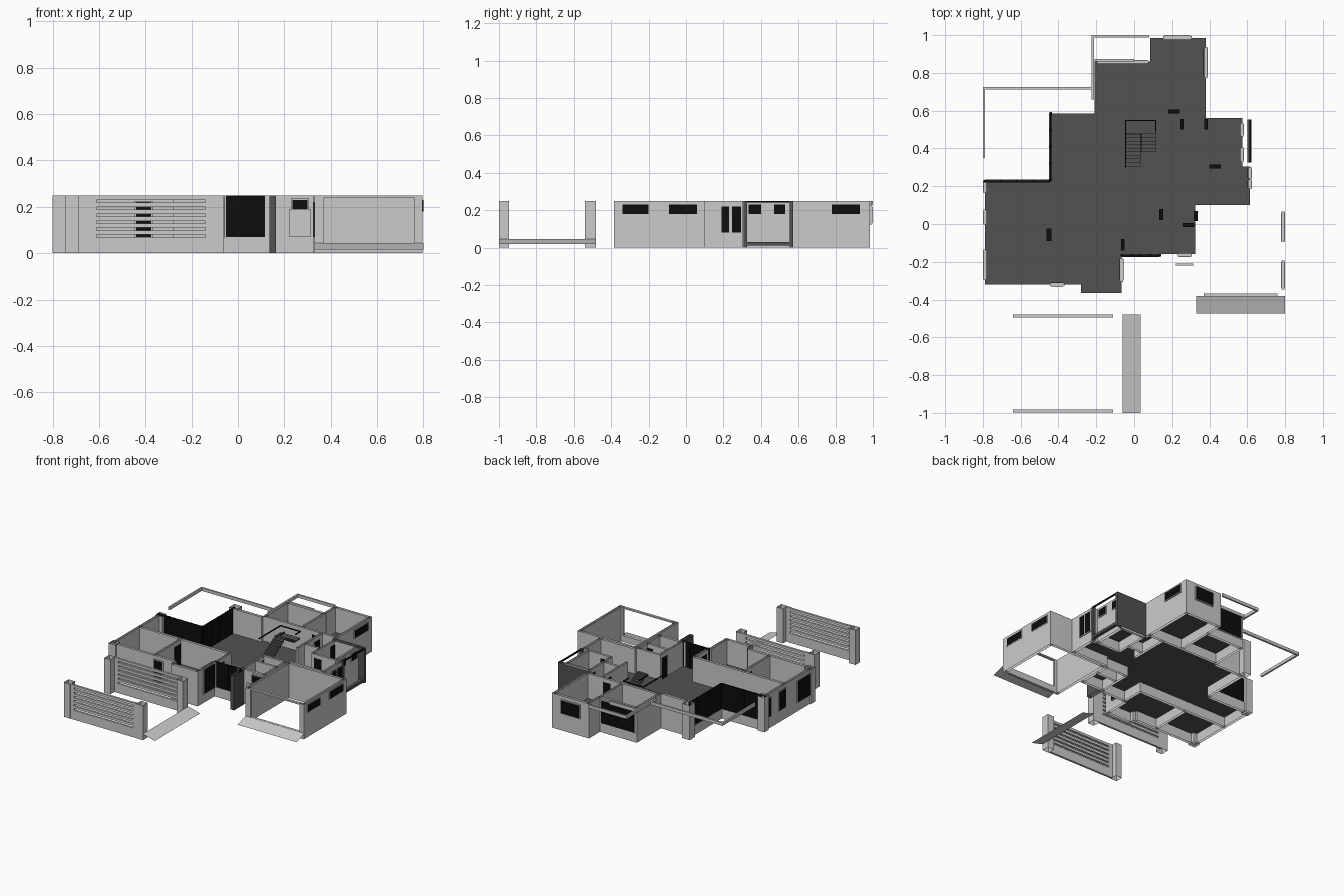
import bpy, bmesh
from mathutils import Vector

if "Cube" in bpy.data.objects:
    bpy.data.objects.remove(bpy.data.objects["Cube"])

FLOOR, TOP = 0.07, 0.25


def material(name, v):
    m = bpy.data.materials.new(name)
    m.diffuse_color = (v, v, v, 1)
    m.use_nodes = True
    m.node_tree.nodes["Principled BSDF"].inputs["Base Color"].default_value = m.diffuse_color
    return m


DARK = material("dark_grey", 0.085)
BLACK = material("black_glass", 0.004)


def finish(name, bm, mat=None):
    me = bpy.data.meshes.new(name)
    bm.to_mesh(me)
    bm.free()
    ob = bpy.data.objects.new(name, me)
    bpy.context.collection.objects.link(ob)
    if mat:
        me.materials.append(mat)
    return ob


def box(name, x0, x1, y0, y1, z0=0.0, z1=TOP, mat=None, caps=True):
    bm = bmesh.new()
    bmesh.ops.create_cube(bm, size=1)
    for v in bm.verts:
        v.co = Vector(((x0 + x1) / 2 + v.co.x * (x1 - x0),
                       (y0 + y1) / 2 + v.co.y * (y1 - y0),
                       (z0 + z1) / 2 + v.co.z * (z1 - z0)))
    if not caps:
        bm.normal_update()
        bmesh.ops.delete(bm, geom=[f for f in bm.faces if abs(f.normal.z) > 0.5],
                         context='FACES_ONLY')
    return finish(name, bm, mat)


def wall(name, x0, x1, y0, y1, z1=TOP, mat=None):
    # hollow wall, open at top and bottom
    return box(name, x0, x1, y0, y1, 0, z1, mat, caps=False)


def plane(name, pts, mat=None):
    bm = bmesh.new()
    bm.faces.new([bm.verts.new(p) for p in pts])
    return finish(name, bm, mat)


# Floor slab outline, counter-clockwise
outline = [(-.79, -.32), (-.28, -.32), (-.28, -.365), (-.065, -.365), (-.065, -.175),
           (.135, -.175), (.135, -.16), (.325, -.16), (.325, .1), (.615, .1),
           (.615, .305), (.575, .305), (.575, .56), (.38, .56), (.38, .985),
           (.085, .985), (.085, .86), (-.21, .86), (-.21, .585), (-.45, .585),
           (-.45, .235), (-.79, .235)]
plane("floor", [(x, y, FLOOR) for x, y in outline], DARK)

# Outer walls; glazed edges only get a low base with glass above
glazed = {4, 19, 20}
T = 0.018
for i, (ax, ay) in enumerate(outline):
    bx, by = outline[(i + 1) % len(outline)]
    d = Vector((bx - ax, by - ay)).normalized()
    nx, ny = -d.y * T, d.x * T
    xs, ys = (ax, bx, ax + nx, bx + nx), (ay, by, ay + ny, by + ny)
    r = (min(xs), max(xs), min(ys), max(ys))
    wall("outer_wall", *r, z1=FLOOR if i in glazed else TOP)
    if i in glazed:
        cx, cy = (ax + bx) / 2 + nx / 2, (ay + by) / 2 + ny / 2
        hx, hy = max(abs(bx - ax) / 2, .005), max(abs(by - ay) / 2, .005)
        box("glass_front", cx - hx, cx + hx, cy - hy, cy + hy, FLOOR, TOP, BLACK)
        # mullions
        n = 4
        for k in range(n + 1):
            t = k / n
            px, py = ax + (bx - ax) * t + nx / 2, ay + (by - ay) * t + ny / 2
            box("mullion", px - .007, px + .007, py - .007, py + .007, FLOOR, TOP, BLACK)

# Interior partitions
for r in [(-.458, -.442, -.31, -.01), (-.78, -.065, -.018, 0), (-.068, -.052, -.175, 0),
          (.135, .15, -.16, .09), (.15, .315, -.012, .003), (.135, .325, .085, .1),
          (.247, .262, .31, .595), (.262, .38, .385, .4), (-.2, .38, .588, .603),
          (.375, .39, .305, .56), (.38, .6, .297, .312), (.085, .1, .603, .86)]:
    wall("inner_wall", *r)

# Interior doors
for r in [(-.462, -.438, -.09, -.025), (-.07, -.05, -.14, -.08), (.132, .153, .02, .08),
          (.26, .32, -.015, .006), (.318, .34, .015, .07), (.4, .46, .294, .315),
          (.372, .393, .5, .555), (.244, .265, .5, .555), (.18, .24, .585, .606)]:
    box("inner_door", *r, FLOOR, .22, BLACK)


# Windows: light frame with slightly thicker black pane; axis is the wall normal
def window(axis, pos, a0, a1, z0, z1, t=.008):
    for nm, g, th, mat in (("window_frame", .006, t, None), ("window_pane", 0, t + .003, BLACK)):
        s, p = (a0 - g, a1 + g), (pos - th, pos + th)
        xy = (*p, *s) if axis == 'x' else (*s, *p)
        box(nm, *xy, z0 - g, z1 + g, mat)


for w in [('x', .789, -.34, -.2, .18, .23), ('x', .789, -.09, .06, .18, .23),
          ('x', .572, .335, .4, .18, .23), ('x', .572, .47, .53, .18, .23),
          ('x', .38, .78, .93, .18, .23), ('x', .613, .19, .23, .08, .22),
          ('x', .613, .245, .295, .08, .22), ('x', -.788, 0, .07, .09, .22),
          ('x', -.788, .17, .225, .09, .22), ('x', -.788, -.29, -.14, .07, .22),
          ('x', -.067, -.3, -.185, .07, .24), ('y', -.32, -.44, -.375, .07, .22),
          ('y', -.164, .235, .3, .18, .23), ('y', .986, .16, .3, .13, .22),
          ('y', .857, -.19, .07, .07, .23)]:
    window(*w)

# Garage with open doorway
wall("garage_right_wall", .775, .795, -.385, .1)
wall("garage_left_wall", .33, .348, -.385, .1)
wall("garage_back_wall", .33, .795, .083, .1)
wall("garage_front_pier", .33, .37, -.385, -.367)
wall("garage_front_pier", .76, .795, -.385, -.367)
box("garage_sill", .37, .76, -.385, -.367, 0, .045)
box("garage_lintel", .37, .76, -.385, -.367, .24, TOP)
plane("garage_ramp", [(.33, -.475, .015), (.8, -.475, .015), (.8, -.382, .045), (.33, -.382, .045)])

# Carport ramp, rising to the left
plane("carport_ramp", [(-.06, -1, .045), (.035, -1, .02), (.035, -.48, .02), (-.06, -.48, .045)])

# Carport side screens with slots and end posts
for yp, ya, yb in ((-.99, -1.0, -.947), (-.487, -.54, -.482)):
    y0, y1 = yp - .008, yp + .007
    for px in (-.69, -.11):
        wall("screen_post", px, px + .05, ya, yb)
    for xa in (-.64, -.14):
        box("screen_end", xa, xa + .03, y0, y1)
    box("screen_base", -.61, -.14, y0, y1, 0, .067)
    for k in range(6):
        z = .08 + k * .03
        box("screen_slat", -.61, -.14, y0, y1, z, z + .018)

# Corner posts beside the terrace and at the left front
wall("terrace_post", -.47, -.41, .57, .63)
wall("left_front_post", -.8, -.745, -.335, -.28)
wall("left_back_post", -.8, -.745, .2, .25)

# Pergola beams
for r in [(-.8, -.788, .35, .725), (-.8, -.22, .713, .726), (-.225, -.213, .66, 1.0),
          (-.225, .08, .988, 1.0), (-.21, 0, .86, .873)]:
    box("pergola_beam", *r, .228, TOP)

# Dark wing wall by the entrance and the side portal
wall("entrance_wing", .135, .165, -.28, -.165, mat=DARK)
wall("portal_wall", .38, .622, .553, .573, mat=DARK)
wall("portal_post", .6, .622, .308, .325, mat=DARK)
box("portal_sill", .6, .622, .325, .553, .01, .03, DARK)
box("portal_head", .612, .62, .325, .553, .24, TOP, BLACK)

# Front planter screen
box("planter_screen", .22, .315, -.22, -.208, FLOOR, .19)

# Stairs: two flights around a landing, with railing
for k in range(9):
    y, z = .305 + k * .019, .085 + k * .012
    box("stair_tread", -.043, .035, y, y + .02, z - .012, z, DARK)
box("stair_landing", -.043, .113, .478, .548, .183, .193, DARK)
for k in range(5):
    y, z = .46 - k * .02, .205 + k * .011
    box("stair_tread", .04, .113, y, y + .02, z - .01, z, DARK)
for r in [(-.047, -.042, .3, .55), (-.047, .117, .546, .551), (.112, .117, .49, .55), (.034, .039, .38, .48)]:
    box("stair_rail", *r, .235, .243, BLACK)
